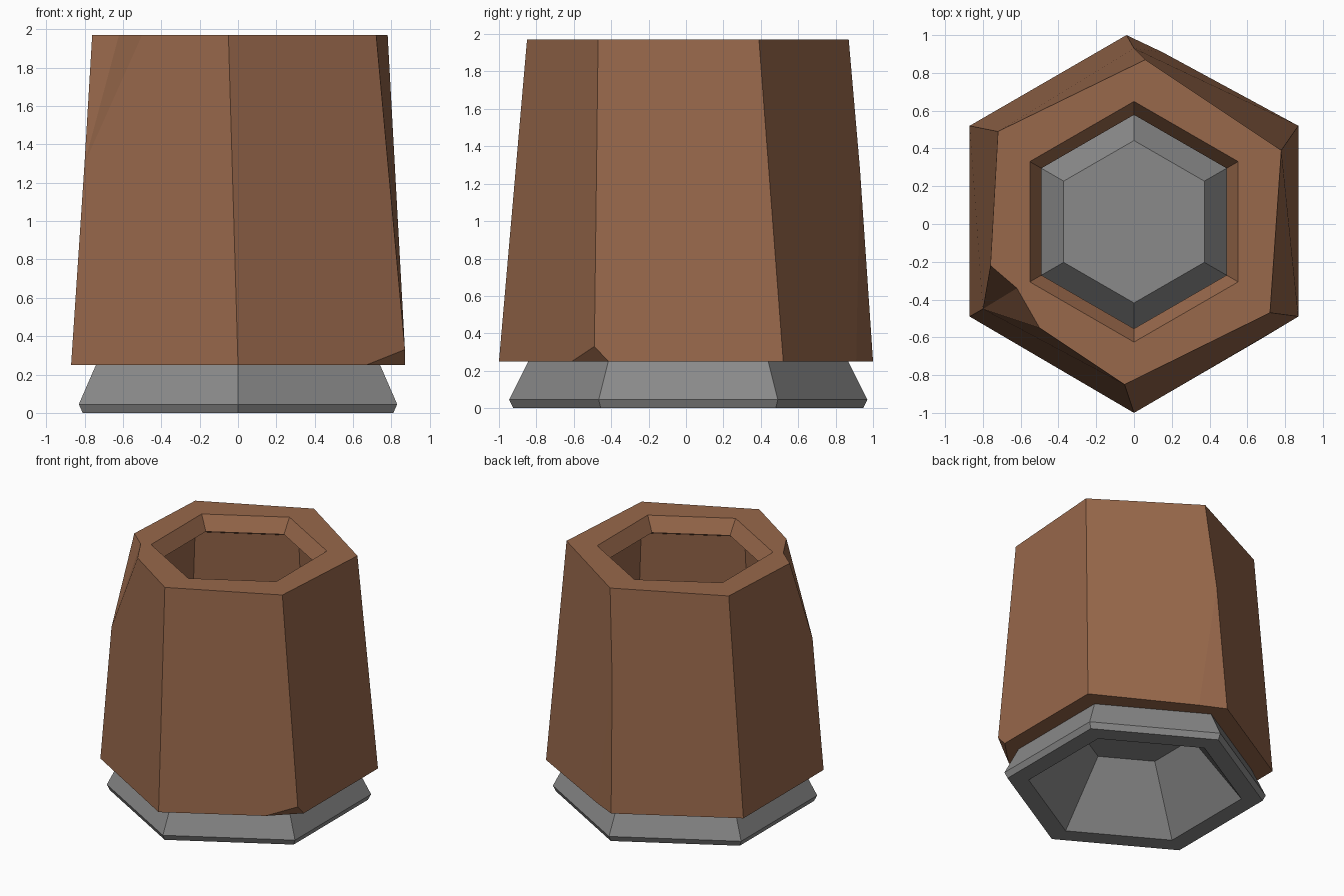
import bpy
import bmesh
from math import sin, cos, pi

CENTRE_Y = 0.012
TOP = 1.97
BOTTOM = 0.25

default_cube = bpy.data.objects.get("Cube")
if default_cube:
    bpy.data.objects.remove(default_cube, do_unlink=True)


def make_material(name, colour):
    material = bpy.data.materials.new(name)
    material.use_nodes = True
    material.diffuse_color = (*colour, 1)
    shader = material.node_tree.nodes["Principled BSDF"]
    shader.inputs["Base Color"].default_value = (*colour, 1)
    shader.inputs["Roughness"].default_value = 0.9
    return material


def hex_ring(bm, radius, z):
    """Six vertices with corners pointing to the front and the back."""
    angles = [pi / 2 + i * pi / 3 for i in range(6)]
    return [bm.verts.new((radius * cos(a), CENTRE_Y + radius * sin(a), z)) for a in angles]


def loft(bm, profile):
    """Join hexagonal rings given as (radius, height) pairs."""
    rings = [hex_ring(bm, radius, z) for radius, z in profile]
    for low, high in zip(rings, rings[1:]):
        for i in range(6):
            j = (i + 1) % 6
            bm.faces.new((low[i], low[j], high[j], high[i]))
    return rings


def loop_edges(bm, loop):
    edges = []
    for a, b in zip(loop, loop[1:] + loop[:1]):
        edges.append(bm.edges.get((a, b)) or bm.edges.new((a, b)))
    return edges


def fill_between(bm, outer, inner):
    """Flat face with a hole in it."""
    edges = loop_edges(bm, outer) + loop_edges(bm, inner)
    bmesh.ops.triangle_fill(bm, use_beauty=True, use_dissolve=False, edges=edges)


def finish(bm, name, material):
    bmesh.ops.recalc_face_normals(bm, faces=bm.faces[:])
    mesh = bpy.data.meshes.new(name)
    bm.to_mesh(mesh)
    bm.free()
    mesh.materials.append(material)
    obj = bpy.data.objects.new(name, mesh)
    bpy.context.collection.objects.link(obj)
    return obj


wood = make_material("warm brown", (0.314, 0.138, 0.070))
stone = make_material("mid grey", (0.255, 0.255, 0.255))

# Base: flared foot with a raised middle and a hollow underside
bm = bmesh.new()
rings = loft(bm, [(0.416, 0.46), (0.78, 0), (0.935, 0), (0.958, 0.045),
                  (0.855, BOTTOM), (0.62, 0.26), (0.43, 0.48)])
bm.faces.new(rings[0])
bm.faces.new(rings[-1])
finish(bm, "base", stone)

# Body: uneven tapered hexagonal shell with chipped corners
bm = bmesh.new()


def point(x, y, z):
    return bm.verts.new((x, y, z))


top_back = point(0.06, 0.87, TOP)
top_back_left = point(-0.72, 0.49, TOP)
notch_side = point(-0.76, -0.22, TOP)
notch_inner = point(-0.62, -0.34, TOP)
notch_front = point(-0.5, -0.55, TOP)
top_front = point(-0.05, -0.85, TOP)
top_front_right = point(0.72, -0.47, TOP)
top_back_right = point(0.78, 0.39, TOP)

low_back = point(-0.04, 1, BOTTOM)
low_back_left = point(-0.87, 0.52, BOTTOM)
low_front_left = point(-0.87, -0.49, BOTTOM)
low_front = point(0, -1, BOTTOM)
chip_front = point(0.67, -0.61, BOTTOM)
chip_side = point(0.87, -0.415, BOTTOM)
low_back_right = point(0.87, 0.52, BOTTOM)
chip_back = point(0.15, 0.91, BOTTOM)

notch_tip = point(-0.8, -0.45, 1.3)
back_tip = point(0, 0.93, 1.28)
chip_tip = point(0.87, -0.49, 0.33)

# Outer walls
walls = [
    (low_back_left, low_back, back_tip, top_back, top_back_left),
    (low_front_left, low_back_left, top_back_left, notch_side, notch_tip),
    (low_front, low_front_left, notch_tip, notch_front, top_front),
    (chip_front, low_front, top_front, top_front_right, chip_tip),
    (low_back_right, chip_side, chip_tip, top_front_right, top_back_right),
    (chip_back, low_back_right, top_back_right, top_back, back_tip),
]
# Chipped corners
chips = [
    (low_back, chip_back, back_tip),
    (chip_front, chip_tip, chip_side),
    (notch_side, notch_inner, notch_tip),
    (notch_inner, notch_front, notch_tip),
]
for corners in walls + chips:
    bm.faces.new(corners)

# Bevelled mouth, undercut lip and inner walls
inside = loft(bm, [(0.637, TOP), (0.566, 1.86), (0.75, 1.78), (0.85, BOTTOM)])

# Rim and underside
fill_between(bm, [top_back, top_back_left, notch_side, notch_inner, notch_front,
                  top_front, top_front_right, top_back_right], inside[0])
fill_between(bm, [low_back, low_back_left, low_front_left, low_front, chip_front,
                  chip_side, low_back_right, chip_back], inside[-1])
finish(bm, "body", wood)
